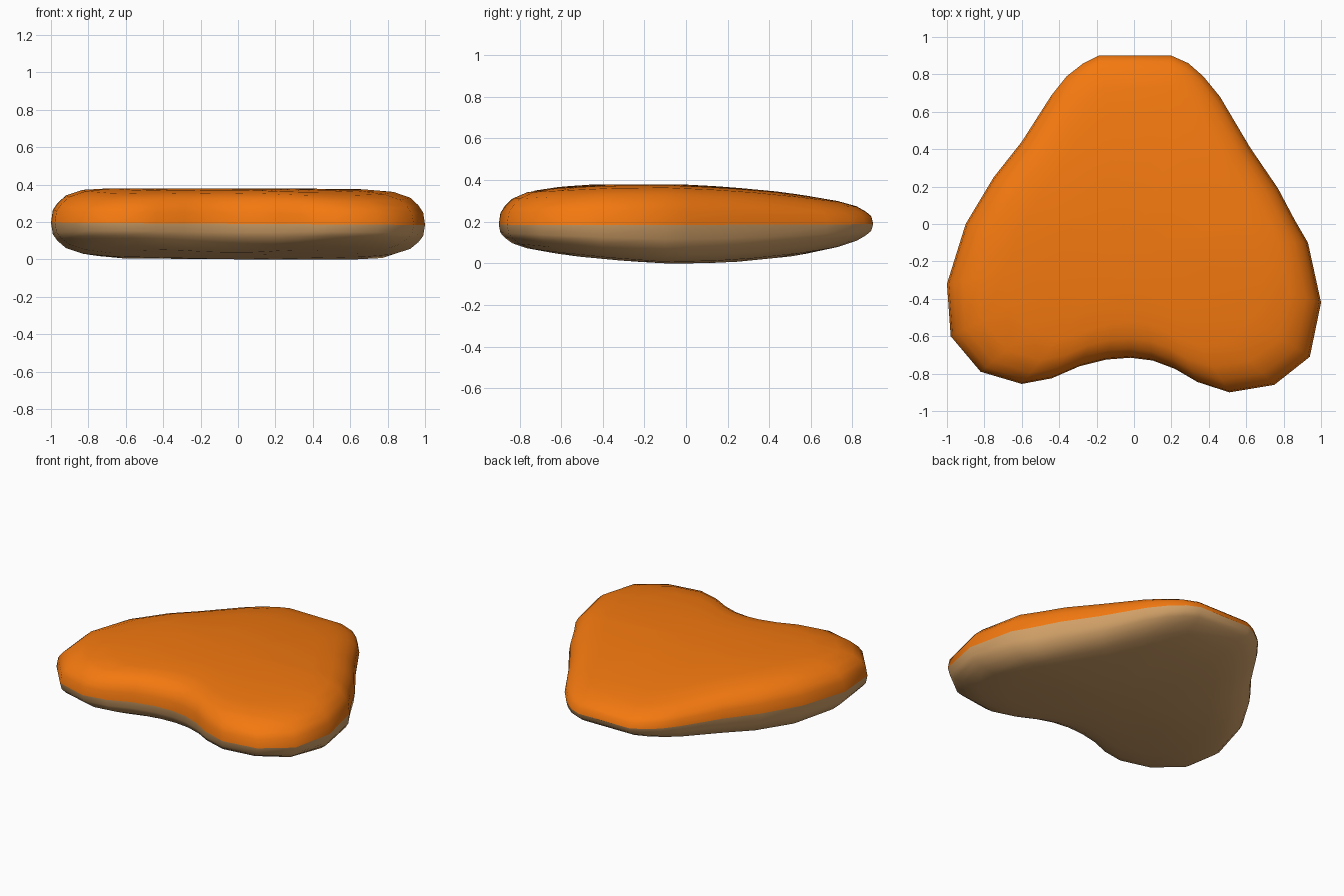
import bpy, bmesh

if "Cube" in bpy.data.objects:
    bpy.data.objects.remove(bpy.data.objects["Cube"])

# Outline of the slab seen from above, clockwise from the back
OUTLINE = [(.2, .9), (.29, .86), (.37, .79), (.46, .68), (.62, .41), (.77, .19), (.86, .02),
           (.93, -.1), (1, -.42), (.94, -.71), (.75, -.86), (.51, -.9), (.34, -.845),
           (.22, -.775), (.1, -.73), (-.02, -.715), (-.15, -.725), (-.29, -.76), (-.44, -.825),
           (-.6, -.855), (-.82, -.79), (-.98, -.6), (-1, -.32), (-.9, 0), (-.75, .25),
           (-.6, .44), (-.44, .69), (-.36, .79), (-.27, .86), (-.19, .9)]
CX, CY = 0, -.1
HALF = .19

# Rounded rim: (scale from centre, share of full height)
RIM = [(1, 0), (.99, .36), (.965, .56), (.92, .78), (.83, .94), (.68, 1), (.4, 1)]

# Thickness along y for each shell: (y, share of full height)
TOP = [(-.9, .8), (-.72, .88), (-.43, .98), (-.1, 1), (.2, .92), (.45, .8), (.7, .62), (.9, .52)]
BASE = [(-.9, .58), (-.75, .65), (-.5, .82), (-.12, 1), (.2, .97), (.5, .82), (.75, .6), (.9, .48)]


def interp(keys, y):
    for (y0, a), (y1, b) in zip(keys, keys[1:]):
        if y <= y1:
            return a + (b - a) * max(0, (y - y0) / (y1 - y0))
    return keys[-1][1]


def shell(name, keys, sign, colour):
    bm = bmesh.new()

    def point(x, y, share):
        z = HALF - .006 * x + sign * HALF * share * interp(keys, y)
        return bm.verts.new((x, y, min(2 * HALF, max(0, z))))

    rings = [[point(CX + (x - CX) * t, CY + (y - CY) * t, share) for x, y in OUTLINE]
             for t, share in RIM]
    n = len(OUTLINE)
    for outer, inner in zip(rings, rings[1:]):
        for i in range(n):
            j = (i + 1) % n
            bm.faces.new((outer[i], outer[j], inner[j], inner[i]))
    centre = point(CX, CY, 1)
    for i in range(n):
        bm.faces.new((rings[-1][i], rings[-1][(i + 1) % n], centre))
    # Clockwise outline: flip the upper shell so all faces point outwards
    bm.normal_update()
    if centre.normal.z * sign < 0:
        bmesh.ops.reverse_faces(bm, faces=bm.faces[:])
    for f in bm.faces:
        f.smooth = True
    mesh = bpy.data.meshes.new(name)
    bm.to_mesh(mesh)
    bm.free()
    mat = bpy.data.materials.new(name + "_colour")
    mat.diffuse_color = colour
    mat.use_nodes = True
    mat.node_tree.nodes["Principled BSDF"].inputs["Base Color"].default_value = mat.diffuse_color
    mesh.materials.append(mat)
    bpy.context.collection.objects.link(bpy.data.objects.new(name, mesh))


# Orange upper shell and tan lower shell meet at the seam
shell("upper_shell", TOP, 1, (.9, .19, .005, 1))
shell("lower_shell", BASE, -1, (.65, .36, .14, 1))
